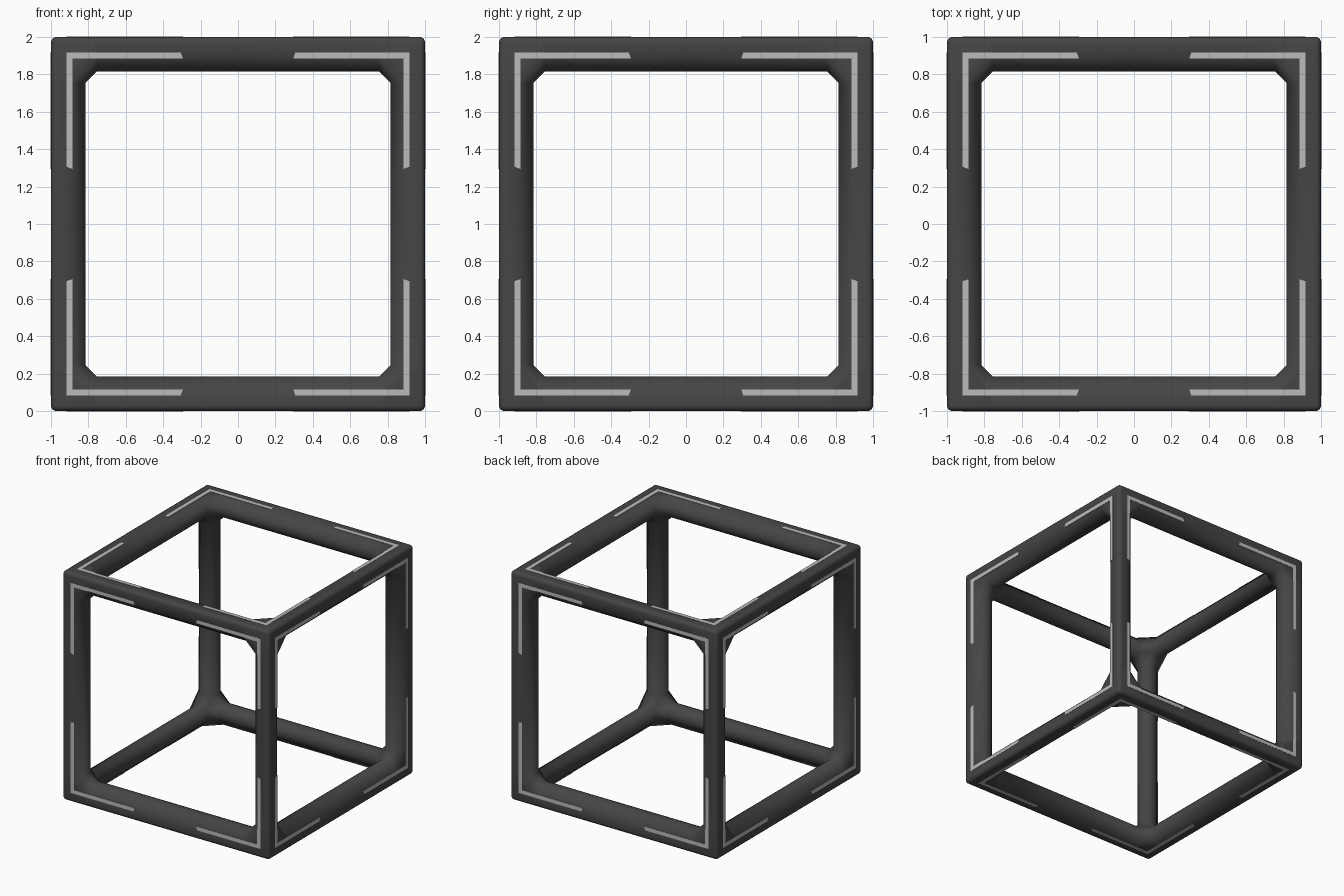
import bpy, bmesh
from math import sin, cos, radians
from mathutils import Vector

if "Cube" in bpy.data.objects:
    bpy.data.objects.remove(bpy.data.objects["Cube"])

NODE = 0.245      # distance from outer corner where the bars leave the corner node
R_OUT = 0.03      # rounding of outer edges
C, R_IN = 0.105, 0.08   # centre and radius of the rounded inner side

def section():
    """Bar cross-section, measured inward from the two outer faces."""
    pts = []
    for i in range(5):
        a = radians(180 + 22.5 * i)
        pts.append((R_OUT + R_OUT * cos(a), R_OUT + R_OUT * sin(a)))
    pts.append((0.1131, 0))
    for i in range(13):
        a = radians(-45 + 15 * i)
        pts.append((C + R_IN * cos(a), C + R_IN * sin(a)))
    pts.append((0, 0.1131))
    return pts

def place(u, v, w, axis):
    """Corner-relative (u, v across, w along axis) to local coordinates."""
    p = [0, 0, 0]
    p[axis], p[(axis + 1) % 3], p[(axis + 2) % 3] = 1 - w, 1 - u, 1 - v
    return Vector(p)

def finish(bm, name, colour):
    bmesh.ops.remove_doubles(bm, verts=bm.verts, dist=1e-5)
    bmesh.ops.recalc_face_normals(bm, faces=bm.faces)
    me = bpy.data.meshes.new(name)
    bm.to_mesh(me)
    bm.free()
    ob = bpy.data.objects.new(name, me)
    bpy.context.collection.objects.link(ob)
    ob.location.z = 1
    mat = bpy.data.materials.new(name + "_mat")
    mat.diffuse_color = colour
    mat.use_nodes = True
    mat.node_tree.nodes["Principled BSDF"].inputs["Base Color"].default_value = mat.diffuse_color
    me.materials.append(mat)
    mir = ob.modifiers.new("mirror", 'MIRROR')
    mir.use_axis = (True, True, True)
    mir.merge_threshold = 0.0005
    return ob

# Cube frame: one corner node with three half bars, mirrored to all octants
bm = bmesh.new()
sec = section()
for axis in range(3):
    for u, v in sec:
        bm.verts.new(place(u, v, NODE, axis))
for i in range(5):              # rounded outer corner
    for j in range(5):
        a, b = radians(22.5 * i), radians(22.5 * j)
        d = Vector((cos(a) * cos(b), sin(a) * cos(b), sin(b)))
        bm.verts.new(Vector((1, 1, 1)) * (1 - R_OUT) + d * R_OUT)
bmesh.ops.remove_doubles(bm, verts=bm.verts, dist=1e-5)
bmesh.ops.convex_hull(bm, input=bm.verts)
caps = [f for f in bm.faces if any(all(abs(v.co[k] - (1 - NODE)) < 1e-4 for v in f.verts)
                                   for k in range(3))]
bmesh.ops.delete(bm, geom=caps, context='FACES')
bmesh.ops.delete(bm, geom=[v for v in bm.verts if not v.link_faces], context='VERTS')
for axis in range(3):
    near = [bm.verts.new(place(u, v, NODE, axis)) for u, v in sec]
    far = [bm.verts.new(place(u, v, 1, axis)) for u, v in sec]
    for i in range(len(sec)):
        j = (i + 1) % len(sec)
        bm.faces.new((near[i], near[j], far[j], far[i]))
frame = finish(bm, "cube_frame", (0.06, 0.06, 0.06, 1))

# Light strips: an L on each face around every corner, ends cut radially
bm = bmesh.new()
outer, inner, k = 0.918, 0.885, 1 / 3
outline = [(outer * k, outer), (outer, outer), (outer, outer * k),
           (inner, inner * k), (inner, inner), (inner * k, inner)]
for axis in range(3):
    lo = [bm.verts.new(place(1 - a, 1 - b, 0.01, axis)) for a, b in outline]
    hi = [bm.verts.new(place(1 - a, 1 - b, -0.002, axis)) for a, b in outline]
    for vs in (lo, hi):
        bm.faces.new((vs[0], vs[1], vs[4], vs[5]))
        bm.faces.new((vs[1], vs[2], vs[3], vs[4]))
    for i in range(6):
        j = (i + 1) % 6
        bm.faces.new((lo[i], lo[j], hi[j], hi[i]))
finish(bm, "light_strips", (0.5, 0.5, 0.5, 1))

# Smooth shading on the frame
bpy.ops.object.select_all(action='DESELECT')
frame.select_set(True)
bpy.context.view_layer.objects.active = frame
bpy.ops.object.shade_smooth_by_angle(angle=radians(50))
